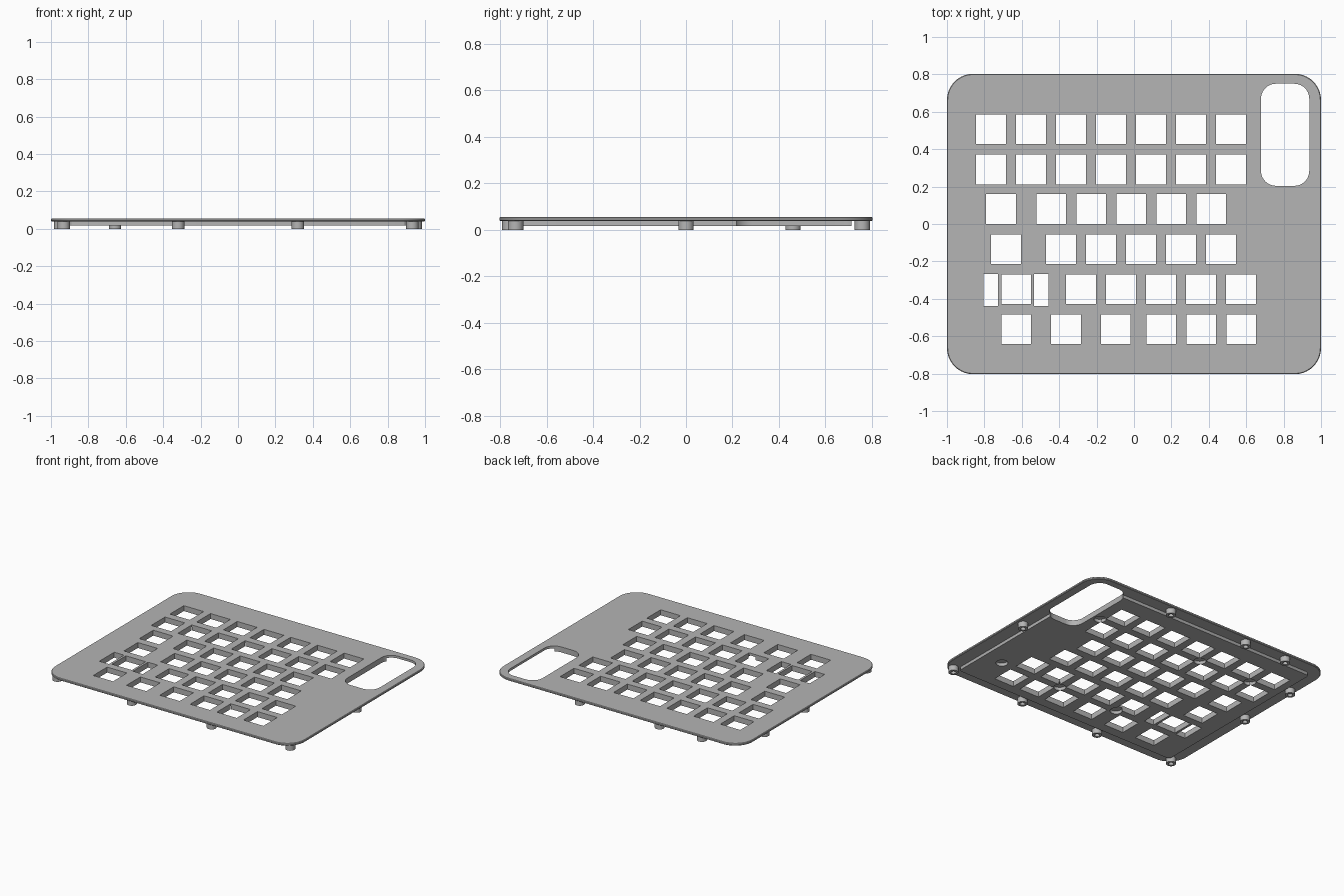
import bpy, bmesh, math
from mathutils import Vector

cube = bpy.data.objects.get("Cube")
if cube:
    bpy.data.objects.remove(cube, do_unlink=True)

grey = bpy.data.materials.new("plate grey")
grey.use_nodes = True
COLOUR = (0.46, 0.46, 0.46, 1)
grey.diffuse_color = COLOUR
grey.node_tree.nodes["Principled BSDF"].inputs["Base Color"].default_value = COLOUR

TOP, UNDER, SLAB_BOTTOM = 0.056, 0.039, 0.0165
PITCH, KEY = 0.2139, 0.159


def rounded(cx, cy, w, h, r, steps=10):
    """Outline of a rectangle with rounded corners."""
    if r == 0:
        return [(cx + sx * w / 2, cy + sy * h / 2)
                for sx, sy in ((1, 1), (-1, 1), (-1, -1), (1, -1))]
    points = []
    for q, (sx, sy) in enumerate(((1, 1), (-1, 1), (-1, -1), (1, -1))):
        for i in range(steps + 1):
            a = math.pi / 2 * (q + i / steps)
            points.append((cx + sx * (w / 2 - r) + r * math.cos(a),
                           cy + sy * (h / 2 - r) + r * math.sin(a)))
    return points


def circle(cx, cy, r, n=24):
    return [(cx + r * math.cos(math.tau * i / n), cy + r * math.sin(math.tau * i / n))
            for i in range(n)]


def extrude(name, outlines, z0, z1):
    """One object made of upright prisms."""
    bm = bmesh.new()
    for outline in outlines:
        face = bm.faces.new([bm.verts.new((x, y, z0)) for x, y in outline])
        top = bmesh.ops.extrude_face_region(bm, geom=[face])["geom"]
        verts = [v for v in top if isinstance(v, bmesh.types.BMVert)]
        bmesh.ops.translate(bm, vec=(0, 0, z1 - z0), verts=verts)
    bmesh.ops.recalc_face_normals(bm, faces=bm.faces)
    return finish(name, bm)


def finish(name, bm):
    mesh = bpy.data.meshes.new(name)
    bm.to_mesh(mesh)
    bm.free()
    mesh.materials.append(grey)
    obj = bpy.data.objects.new(name, mesh)
    bpy.context.collection.objects.link(obj)
    return obj


def boolean(target, tool, operation):
    mod = target.modifiers.new(tool.name, "BOOLEAN")
    mod.object, mod.operation, mod.solver = tool, operation, "EXACT"
    bpy.context.view_layer.objects.active = target
    bpy.ops.object.modifier_apply(modifier=mod.name)
    bpy.data.objects.remove(tool, do_unlink=True)


def smooth(obj):
    bpy.ops.object.select_all(action="DESELECT")
    obj.select_set(True)
    bpy.context.view_layer.objects.active = obj
    bpy.ops.object.shade_smooth_by_angle(angle=math.radians(25))


# Thin cover plate with softened top and bottom rims
plate = extrude("key_plate", [rounded(0, 0, 2, 1.606, 0.14)], UNDER, TOP)
bevel = plate.modifiers.new("rim", "BEVEL")
bevel.width, bevel.segments = 0.004, 1
bevel.limit_method, bevel.angle_limit = "ANGLE", math.radians(60)
bpy.context.view_layer.objects.active = plate
bpy.ops.object.modifier_apply(modifier="rim")

# Thicker inner slab, with round pockets between the keys
slab = extrude("inner_slab", [rounded(0, 0, 1.8, 1.424, 0.02, 3)], SLAB_BOTTOM, UNDER + 0.006)
pockets = [(-0.658, 0.398), (-0.23, 0.398), (0.625, 0.398),
           (0.254, -0.455), (0.75, -0.455), (-0.228, -0.455)]
pocket_tool = extrude("pocket_cutter", [circle(x, y, 0.04) for x, y in pockets],
                      SLAB_BOTTOM - 0.02, UNDER)
boolean(plate, slab, "UNION")
boolean(plate, pocket_tool, "DIFFERENCE")

# Key openings: row height, then (first column, count) runs
rows = [(0.507, [(-0.765, 7)]),
        (0.292, [(-0.765, 7)]),
        (0.08, [(-0.711, 1), (-0.442, 5)]),
        (-0.135, [(-0.684, 1), (-0.39, 5)]),
        (-0.349, [(-0.63, 1), (-0.284, 5)]),
        (-0.563, [(-0.63, 1), (-0.364, 1), (-0.097, 1), (0.146, 3)])]
openings = [rounded(start + i * PITCH, y, KEY, KEY, 0)
            for y, runs in rows for start, count in runs for i in range(count)]
# Stabiliser slots either side of the wide key
openings += [rounded(-0.63 + s * 0.135, -0.353, 0.078, 0.171, 0) for s in (-1, 1)]
# Rounded side window
openings.append(rounded(0.808, 0.477, 0.258, 0.546, 0.08))
boolean(plate, extrude("opening_cutter", openings, -0.1, 0.2), "DIFFERENCE")
smooth(plate)

# Hollow screw posts around the rim
posts = [(s * 0.32, t * 0.758) for s in (-1, 1) for t in (-1, 1)]
posts += [(s * 0.95, 0) for s in (-1, 1)] + [(s * 0.932, -0.733) for s in (-1, 1)]
posts += [(-0.658, 0.758), (-0.95, 0.46)]
for n, (x, y) in enumerate(posts):
    bm = bmesh.new()
    profile = [(0.033, UNDER + 0.002), (0.033, 0), (0.017, 0), (0.017, UNDER - 0.002)]
    rings = [[bm.verts.new((px, py, z)) for px, py in circle(x, y, r)] for r, z in profile]
    for a, b in zip(rings, rings[1:]):
        for i in range(len(a)):
            j = (i + 1) % len(a)
            bm.faces.new((a[i], a[j], b[j], b[i]))
    bm.faces.new(rings[-1])
    bm.faces.new(rings[0])
    bmesh.ops.recalc_face_normals(bm, faces=bm.faces)
    smooth(finish("screw_post_%d" % (n + 1), bm))
